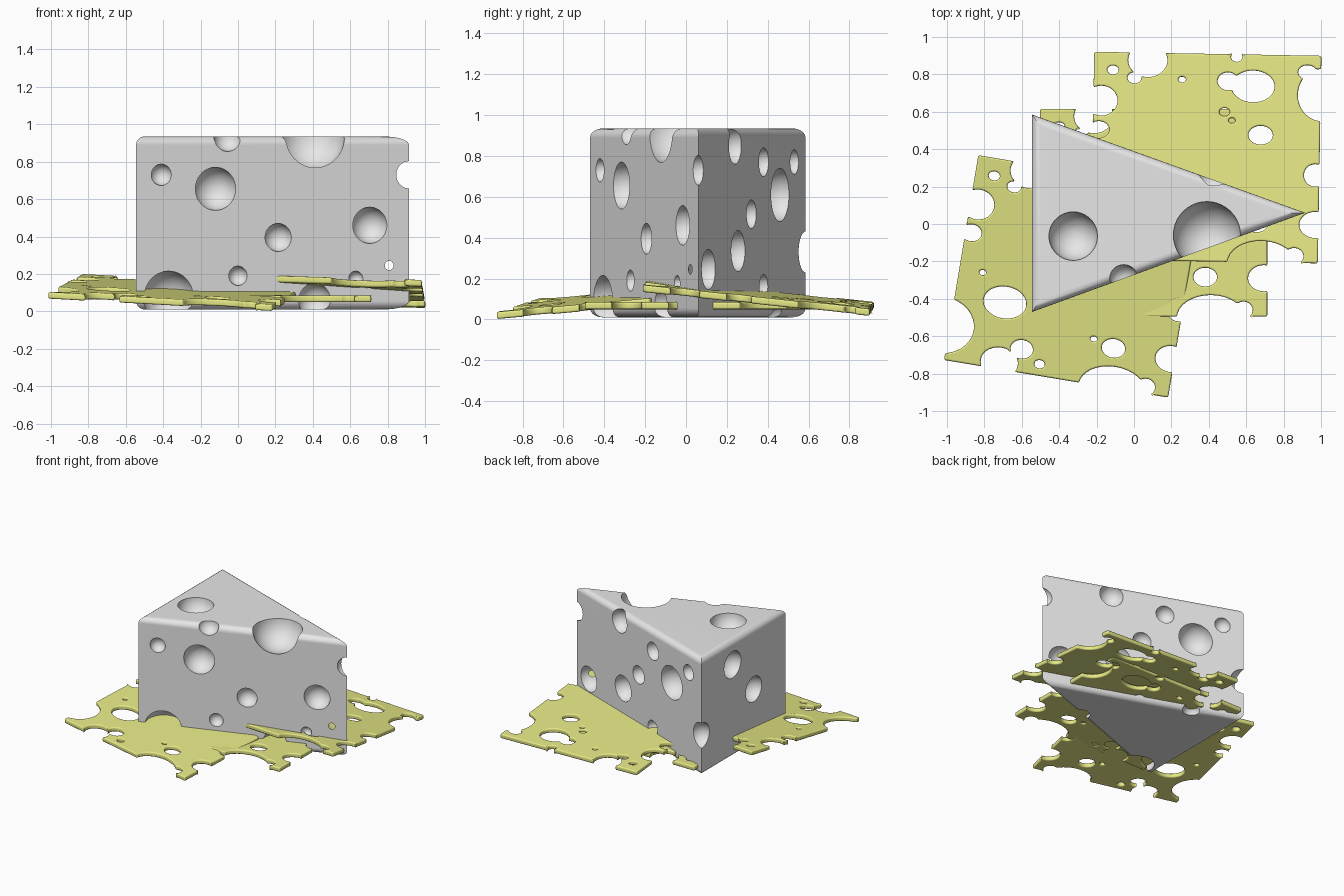
import bpy, bmesh, math
from mathutils import Matrix, Vector

if "Cube" in bpy.data.objects:
    bpy.data.objects.remove(bpy.data.objects["Cube"])


def material(name, rgb):
    m = bpy.data.materials.new(name)
    m.diffuse_color = (*rgb, 1)
    m.use_nodes = True
    m.node_tree.nodes["Principled BSDF"].inputs["Base Color"].default_value = m.diffuse_color
    return m


GREY = material("pale grey rind", (0.8, 0.8, 0.8))
YELLOW = material("cheese yellow", (0.8, 0.82, 0.24))


def add_object(name, bm, mat=None):
    bmesh.ops.recalc_face_normals(bm, faces=bm.faces[:])
    me = bpy.data.meshes.new(name)
    bm.to_mesh(me)
    bm.free()
    ob = bpy.data.objects.new(name, me)
    bpy.context.collection.objects.link(ob)
    if mat:
        me.materials.append(mat)
    return ob


def subtract(ob, cutter):
    m = ob.modifiers.new("holes", 'BOOLEAN')
    m.operation, m.solver, m.object = 'DIFFERENCE', 'EXACT', cutter
    m.use_self = True


def bake(ob, cutter):
    """Apply the modifiers and remove the cutter."""
    dg = bpy.context.evaluated_depsgraph_get()
    me = bpy.data.meshes.new_from_object(ob.evaluated_get(dg))
    ob.modifiers.clear()
    ob.data = me
    bpy.data.objects.remove(cutter)


def smooth(ob):
    bpy.ops.object.select_all(action='DESELECT')
    ob.select_set(True)
    bpy.context.view_layer.objects.active = ob
    bpy.ops.object.shade_smooth_by_angle(angle=math.radians(35))
    ob.modifiers.new("clean shading", 'WEIGHTED_NORMAL').keep_sharp = True


# --- wedge: triangular prism with rounded top and bottom rims ---
Z0, Z1 = 0.01, 0.935
bm = bmesh.new()
base = [bm.verts.new((x, y, Z0)) for x, y in ((-0.545, -0.47), (0.915, 0.06), (-0.545, 0.585))]
face = bm.faces.new(base)
ext = bmesh.ops.extrude_face_region(bm, geom=[face])
bmesh.ops.translate(bm, vec=(0, 0, Z1 - Z0), verts=[v for v in ext["geom"] if isinstance(v, bmesh.types.BMVert)])
rims = [e for e in bm.edges if abs(e.verts[0].co.z - e.verts[1].co.z) < 0.01]
bmesh.ops.recalc_face_normals(bm, faces=bm.faces[:])
bmesh.ops.bevel(bm, geom=rims, offset=0.045, segments=5, profile=0.5, affect='EDGES')
wedge = add_object("cheese_wedge", bm, GREY)

# Round holes: front face by (x, z, r), back face by (y, z, r), rest by centre
front = [(-0.41, 0.73, 0.057), (-0.12, 0.655, 0.115), (-0.055, 0.93, 0.075),
         (0.215, 0.395, 0.075), (0.705, 0.46, 0.097), (-0.37, 0.075, 0.14),
         (0.0, 0.19, 0.052), (0.63, 0.175, 0.04), (0.41, 0.06, 0.09)]
back = [(0.24, 0.85, 0.09), (0.38, 0.77, 0.07), (0.53, 0.77, 0.06), (0.46, 0.61, 0.13),
        (0.32, 0.515, 0.07), (0.255, 0.335, 0.1), (0.11, 0.245, 0.098),
        (0.38, 0.16, 0.06), (0.45, 0.0, 0.07)]
holes = [(x, -0.47 + (x + 0.545) * 0.363, z, r) for x, z, r in front]
holes += [(0.915 - (y - 0.06) * 2.781, y, z, r) for y, z, r in back]
holes += [(0.39, -0.06, 0.935, 0.18), (-0.325, -0.065, 0.935, 0.13),
          (0.915, 0.06, 0.73, 0.073), (-0.545, 0.585, 0.33, 0.1),
          (-0.545, 0.195, 0.745, 0.105), (-0.545, -0.07, 0.45, 0.1)]
bm = bmesh.new()
for x, y, z, r in holes:
    bmesh.ops.create_uvsphere(bm, u_segments=40, v_segments=20, radius=r,
                              matrix=Matrix.Translation((x, y, z)) @ Matrix.Rotation(0.3, 4, 'X'))
cutter = add_object("wedge_cutter", bm)
cutter.hide_render = True
subtract(wedge, cutter)
bake(wedge, cutter)
smooth(wedge)

# --- slice: thin plate with oval holes and bitten edges, reused three times ---
W, H, T = 1.215, 1.11, 0.035
ovals = [(-0.505, 0.46, 0.03, 0.024), (-0.135, 0.415, 0.02, 0.015), (0.245, 0.385, 0.115, 0.085),
         (0.11, 0.41, 0.055, 0.048), (0.095, 0.245, 0.028, 0.022), (0.135, 0.2, 0.018, 0.014),
         (0.29, 0.125, 0.065, 0.05), (-0.48, -0.06, 0.018, 0.014), (-0.337, -0.198, 0.115, 0.085),
         (-0.207, -0.43, 0.06, 0.05), (-0.1, -0.493, 0.028, 0.022), (0.164, -0.312, 0.018, 0.014),
         (0.276, -0.344, 0.063, 0.05),
         # bites along the edges
         (-0.32, 0.515, 0.105, 0.09), (-0.39, 0.42, 0.037, 0.03), (0.155, 0.54, 0.03, 0.025),
         (-0.565, 0.295, 0.087, 0.08), (-0.575, 0.14, 0.055, 0.045), (0.585, -0.085, 0.06, 0.06),
         (0.615, 0.345, 0.13, 0.14), (0.535, 0.465, 0.05, 0.038), (0.305, -0.56, 0.18, 0.12),
         (-0.652, -0.373, 0.175, 0.15), (-0.314, -0.519, 0.1, 0.08), (0.59, -0.35, 0.085, 0.07),
         (0.48, -0.52, 0.05, 0.045)]
bm = bmesh.new()
bmesh.ops.create_cube(bm, size=1, matrix=Matrix.Diagonal((W, H, T, 1)))
plate = add_object("front_left_slice", bm, YELLOW)
bm = bmesh.new()
for i, (x, y, rx, ry) in enumerate(ovals):
    bmesh.ops.create_cone(bm, cap_ends=True, segments=32, radius1=1, radius2=1, depth=0.2 + 0.01 * i,
                          matrix=Matrix.Translation((x, y, 0)) @ Matrix.Diagonal((rx, ry, 1, 1)))
cutter = add_object("slice_cutter", bm)
cutter.hide_render = True
subtract(plate, cutter)
bev = plate.modifiers.new("soft rim", 'BEVEL')
bev.width, bev.segments, bev.use_clamp_overlap = 0.01, 3, False
bev.limit_method, bev.angle_limit = 'ANGLE', math.radians(60)
bake(plate, cutter)
pattern = plate.data


# --- place the slices: centre, turn in degrees, slope along x and y ---
def place(ob, centre, turn, sx, sy):
    shear = Matrix.Identity(4)
    shear[2][0], shear[2][1] = sx, sy
    ob.data = pattern.copy()
    ob.data.transform(Matrix.Translation(centre) @ shear @ Matrix.Rotation(math.radians(turn), 4, 'Z'))
    smooth(ob)


middle = bpy.data.objects.new("bottom_slice", pattern)
rear = bpy.data.objects.new("back_right_slice", pattern)
for ob in (middle, rear):
    bpy.context.collection.objects.link(ob)
place(plate, Vector((-0.325, -0.28, 0.101)), -9.5, -0.039, 0.096)
place(middle, Vector((0.105, 0.06, 0.067)), 0, 0, 0)
place(rear, Vector((0.385, 0.355, 0.11)), -1, -0.03, -0.105)
